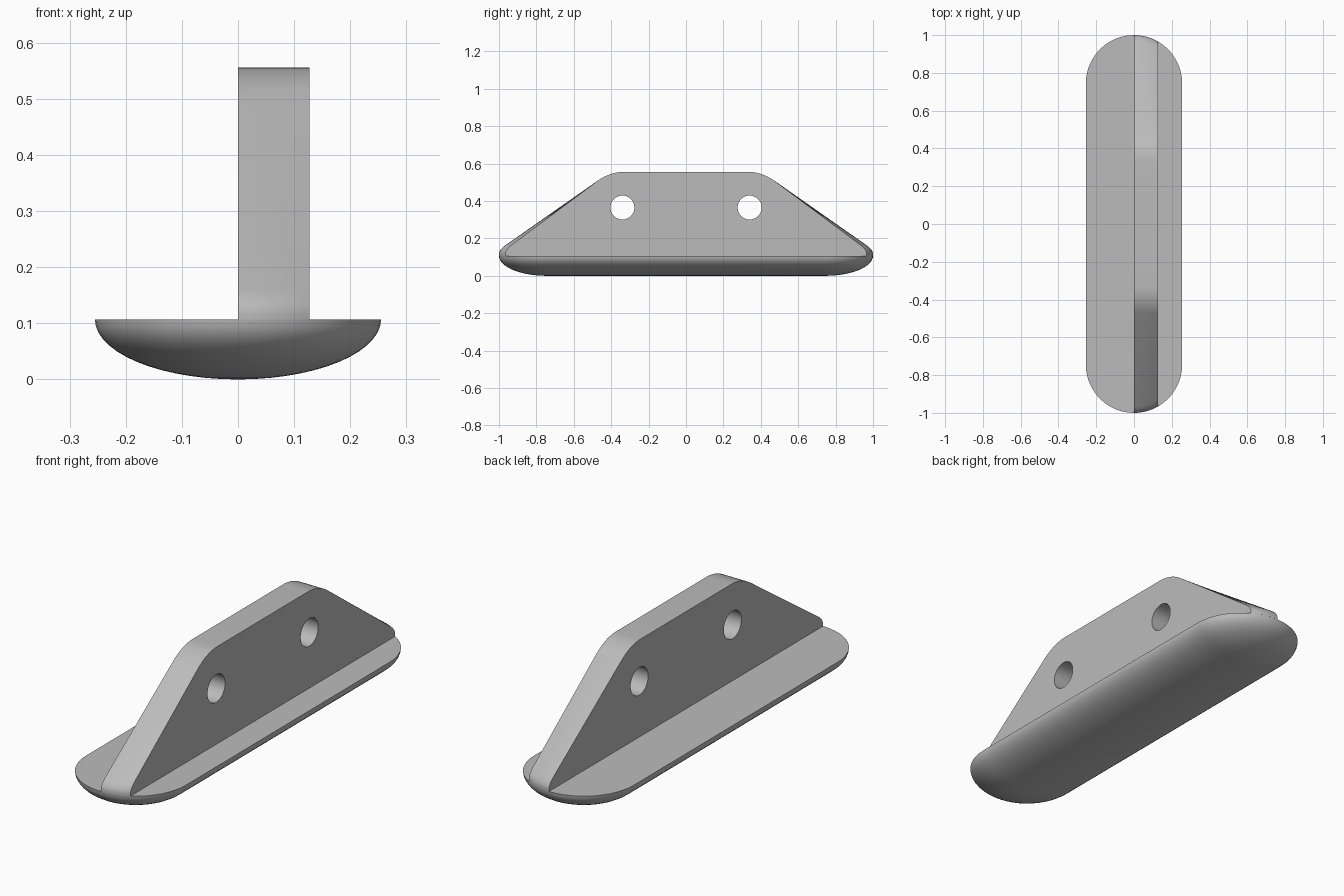
import bpy, bmesh, math

if "Cube" in bpy.data.objects:
    bpy.data.objects.remove(bpy.data.objects["Cube"])

HALF_W, DECK, TOP, THICK = 0.255, 0.107, 0.556, 0.127
STRAIGHT = 1 - HALF_W

grey = bpy.data.materials.new("plain_grey")
grey.use_nodes = True
colour = (0.5, 0.5, 0.5, 1)
grey.diffuse_color = colour
grey.node_tree.nodes["Principled BSDF"].inputs["Base Color"].default_value = colour


def finish(name, bm):
    bmesh.ops.remove_doubles(bm, verts=bm.verts, dist=1e-5)
    bmesh.ops.recalc_face_normals(bm, faces=bm.faces)
    mesh = bpy.data.meshes.new(name)
    bm.to_mesh(mesh)
    bm.free()
    mesh.materials.append(grey)
    obj = bpy.data.objects.new(name, mesh)
    bpy.context.collection.objects.link(obj)
    return obj


def smooth(obj):
    bpy.ops.object.select_all(action='DESELECT')
    obj.select_set(True)
    bpy.context.view_layer.objects.active = obj
    bpy.ops.object.shade_smooth_by_angle(angle=math.radians(32))


def loft(bm, rings):
    for a, b in zip(rings, rings[1:]):
        for i in range(len(a)):
            j = (i + 1) % len(a)
            bm.faces.new((a[i], a[j], b[j], b[i]))


# Base: capsule outline shrinking down along a quarter ellipse
def capsule(bm, r, z, n=24):
    ring = []
    for side in (1, -1):
        for i in range(n + 1):
            a = math.pi * i / n
            ring.append(bm.verts.new((side * r * math.cos(a),
                                      side * (STRAIGHT + r * math.sin(a)), z)))
    return ring


bm = bmesh.new()
STEPS = 14
rings = []
for k in range(STEPS + 1):
    a = math.pi / 2 * k / STEPS
    rings.append(capsule(bm, HALF_W * math.cos(a), DECK * (1 - math.sin(a))))
loft(bm, rings)
bm.faces.new(rings[0])
base = finish("rounded_base", bm)
smooth(base)


# Fin: trapezoid profile with rounded corners, ends following the base outline
def rounded(corner, before, after, n=8):
    pts = []
    for i in range(n + 1):
        t = i / n
        pts.append(tuple((1 - t) ** 2 * p + 2 * t * (1 - t) * c + t * t * q
                         for p, c, q in zip(before, corner, after)))
    return pts


half = [(1.0, DECK)]
half += rounded((1.0, 0.14), (1.0, 0.115), (0.965, 0.164))
half += rounded((0.405, TOP), (0.475, 0.507), (0.33, TOP))
profile = half + [(-y, z) for y, z in reversed(half)]

bm = bmesh.new()
rings = []
SECTIONS = 8
for s in range(SECTIONS + 1):
    x = THICK * s / SECTIONS
    inset = HALF_W - math.sqrt(HALF_W ** 2 - x ** 2)
    ring = []
    for y, z in profile:
        pull = inset * max(0, (abs(y) - 0.45) / 0.55)
        ring.append(bm.verts.new((x, y - math.copysign(pull, y), z)))
    rings.append(ring)
loft(bm, rings)
bm.faces.new(rings[0])
bm.faces.new(rings[-1])
fin = finish("upright_fin", bm)

# Two bolt holes through the fin
for y in (-0.34, 0.34):
    bpy.ops.mesh.primitive_cylinder_add(vertices=48, radius=0.064, depth=0.5,
                                        location=(THICK / 2, y, 0.365),
                                        rotation=(0, math.pi / 2, 0))
    cutter = bpy.context.object
    cutter.name = "hole_cutter"
    cutter.hide_render = True
    cutter.data.materials.append(grey)
    bpy.context.view_layer.objects.active = fin
    mod = fin.modifiers.new("bolt_hole", 'BOOLEAN')
    mod.operation, mod.solver, mod.object = 'DIFFERENCE', 'EXACT', cutter
    bpy.ops.object.modifier_apply(modifier=mod.name)
    bpy.data.objects.remove(cutter)
smooth(fin)
